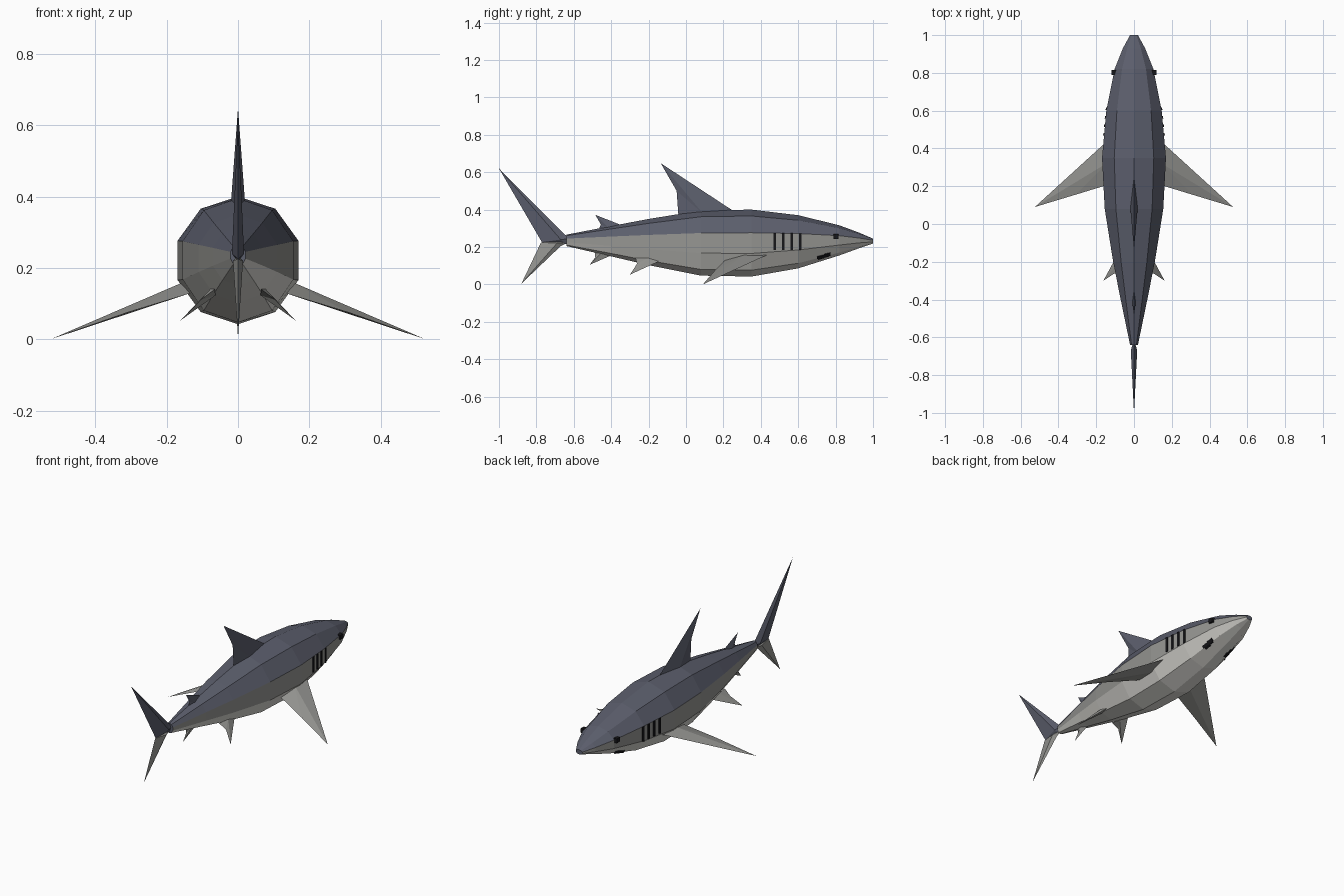
import bpy, bmesh, math
from mathutils import Vector

if "Cube" in bpy.data.objects:
    bpy.data.objects.remove(bpy.data.objects["Cube"])


def material(name, rgb):
    m = bpy.data.materials.new(name)
    m.diffuse_color = (*rgb, 1)
    m.use_nodes = True
    m.node_tree.nodes["Principled BSDF"].inputs["Base Color"].default_value = m.diffuse_color
    return m


SLATE = material("slate back", (0.105, 0.112, 0.15))
GREY = material("grey flank", (0.30, 0.30, 0.285))
PALE = material("pale belly", (0.72, 0.71, 0.67))
BLACK = material("black detail", (0.008, 0.008, 0.01))


def finish(name, bm, *mats):
    bmesh.ops.recalc_face_normals(bm, faces=bm.faces)
    me = bpy.data.meshes.new(name)
    bm.to_mesh(me)
    bm.free()
    for m in mats:
        me.materials.append(m)
    ob = bpy.data.objects.new(name, me)
    bpy.context.collection.objects.link(ob)
    return ob


# Body stations: y, half width, bottom z, top z
STATIONS = [(1.0, 0.022, 0.218, 0.245), (0.93, 0.062, 0.195, 0.275),
            (0.82, 0.108, 0.155, 0.316), (0.6, 0.154, 0.086, 0.37),
            (0.35, 0.178, 0.042, 0.40), (0.08, 0.163, 0.047, 0.395),
            (-0.2, 0.116, 0.103, 0.35), (-0.4, 0.074, 0.15, 0.312),
            (-0.64, 0.022, 0.205, 0.266)]


def body_radii(y):
    for a, b in zip(STATIONS, STATIONS[1:]):
        if b[0] <= y <= a[0]:
            t = (a[0] - y) / (a[0] - b[0])
            w, lo, hi = (a[i] + (b[i] - a[i]) * t for i in (1, 2, 3))
            return w, (lo + hi) / 2, (hi - lo) / 2


def body_point(y, k, out=0.0):
    # k counts tenths of a turn from the top, towards +x
    w, cz, h = body_radii(y)
    i = math.floor(k)
    p, q = [Vector(((w + out) * math.sin(j * math.pi / 5), y,
                    cz + (h + out) * math.cos(j * math.pi / 5))) for j in (i, i + 1)]
    return p.lerp(q, k - i)


# Ten-sided body: dark back strips, grey flanks, pale belly strips
bm = bmesh.new()
rings = [[bm.verts.new(body_point(s[0], k)) for k in range(10)] for s in STATIONS]
for a, b in zip(rings, rings[1:]):
    for k in range(10):
        n = (k + 1) % 10
        f = bm.faces.new((a[k], a[n], b[n], b[k]))
        f.material_index = 0 if k in (0, 1, 8, 9) else 1 if k in (2, 7) else 2
bm.faces.new(rings[0])
bm.faces.new(rings[-1])
finish("body", bm, SLATE, GREY, PALE)


# Fins: flat outline with a thick ridge point on each side
def fin(name, outline, ridge, offset, mat):
    bm = bmesh.new()
    vs = [bm.verts.new(p) for p in outline]
    for s in (1, -1):
        c = bm.verts.new(Vector(ridge) + Vector(offset) * s)
        for i in range(len(vs)):
            bm.faces.new((vs[i], vs[(i + 1) % len(vs)], c))
    return finish(name, bm, mat)


def upright_fin(name, yz, ridge, half, mat):
    fin(name, [(0, y, z) for y, z in yz], (0, *ridge), (half, 0, 0), mat)


upright_fin("dorsal_fin", [(0.25, 0.395), (-0.135, 0.648), (-0.05, 0.50), (-0.04, 0.36)],
            (0.09, 0.38), 0.02, SLATE)
upright_fin("second_dorsal_fin", [(-0.34, 0.315), (-0.485, 0.372), (-0.455, 0.32), (-0.47, 0.285)],
            (-0.41, 0.30), 0.01, SLATE)
upright_fin("anal_fin", [(-0.40, 0.155), (-0.515, 0.105), (-0.485, 0.145), (-0.49, 0.185)],
            (-0.45, 0.17), 0.01, GREY)
upright_fin("tail_upper_lobe", [(-0.61, 0.245), (-0.65, 0.268), (-1.0, 0.62), (-0.77, 0.225), (-0.64, 0.215)],
            (-0.67, 0.24), 0.017, SLATE)
upright_fin("tail_lower_lobe", [(-0.63, 0.225), (-0.67, 0.205), (-0.88, 0.004), (-0.775, 0.225), (-0.66, 0.235)],
            (-0.69, 0.22), 0.014, GREY)

# Paired fins and face details, one per side
for side, s in (("right", 1), ("left", -1)):
    def flip(pts):
        return [(x * s, y, z) for x, y, z in pts]

    fin(side + "_pectoral_fin",
        flip([(0.13, 0.45, 0.165), (0.525, 0.09, 0.0), (0.31, 0.155, 0.075), (0.13, 0.21, 0.13)]),
        (0.14 * s, 0.32, 0.146), (0.006 * s, 0, 0.017), GREY)
    fin(side + "_pelvic_fin",
        flip([(0.07, -0.13, 0.13), (0.162, -0.30, 0.052), (0.105, -0.262, 0.11), (0.065, -0.27, 0.14)]),
        (0.07 * s, -0.2, 0.132), (0.007 * s, 0, 0.009), GREY)

    def plate(name, y0, y1, k0, k1, top=0.005):
        # thin dark patch lying on the body surface
        bm = bmesh.new()
        layers = [[bm.verts.new(p) for p in flip(
            [body_point(y, k, out) for y, k in ((y0, k0), (y0, k1), (y1, k1), (y1, k0))])]
            for out in (-0.003, top)]
        lo, hi = layers
        bm.faces.new(lo)
        bm.faces.new(hi)
        for i in range(4):
            j = (i + 1) % 4
            bm.faces.new((lo[i], lo[j], hi[j], hi[i]))
        finish(side + "_" + name, bm, BLACK)

    for i in range(4):
        y = 0.475 + 0.045 * i
        plate("gill_slit_%d" % (i + 1), y - 0.007, y + 0.007, 2.0, 2.9 + 0.03 * i)

    # Eye: small bead set into the head
    bm = bmesh.new()
    bmesh.ops.create_cube(bm, size=1)
    bmesh.ops.scale(bm, verts=bm.verts, vec=(0.022, 0.028, 0.026))
    bmesh.ops.translate(bm, verts=bm.verts, vec=(0.107 * s, 0.802, 0.257))
    finish(side + "_eye", bm, BLACK)

    # Mouth: dark patches wrapping the lower jaw edge
    for n, (y0, y1, k0, k1) in enumerate([(0.70, 0.738, 3.8, 4.0), (0.705, 0.738, 4.0, 4.2),
                                          (0.738, 0.772, 3.72, 4.0), (0.738, 0.765, 4.0, 4.12)]):
        plate("mouth_%d" % (n + 1), y0, y1, k0, k1, 0.006)
